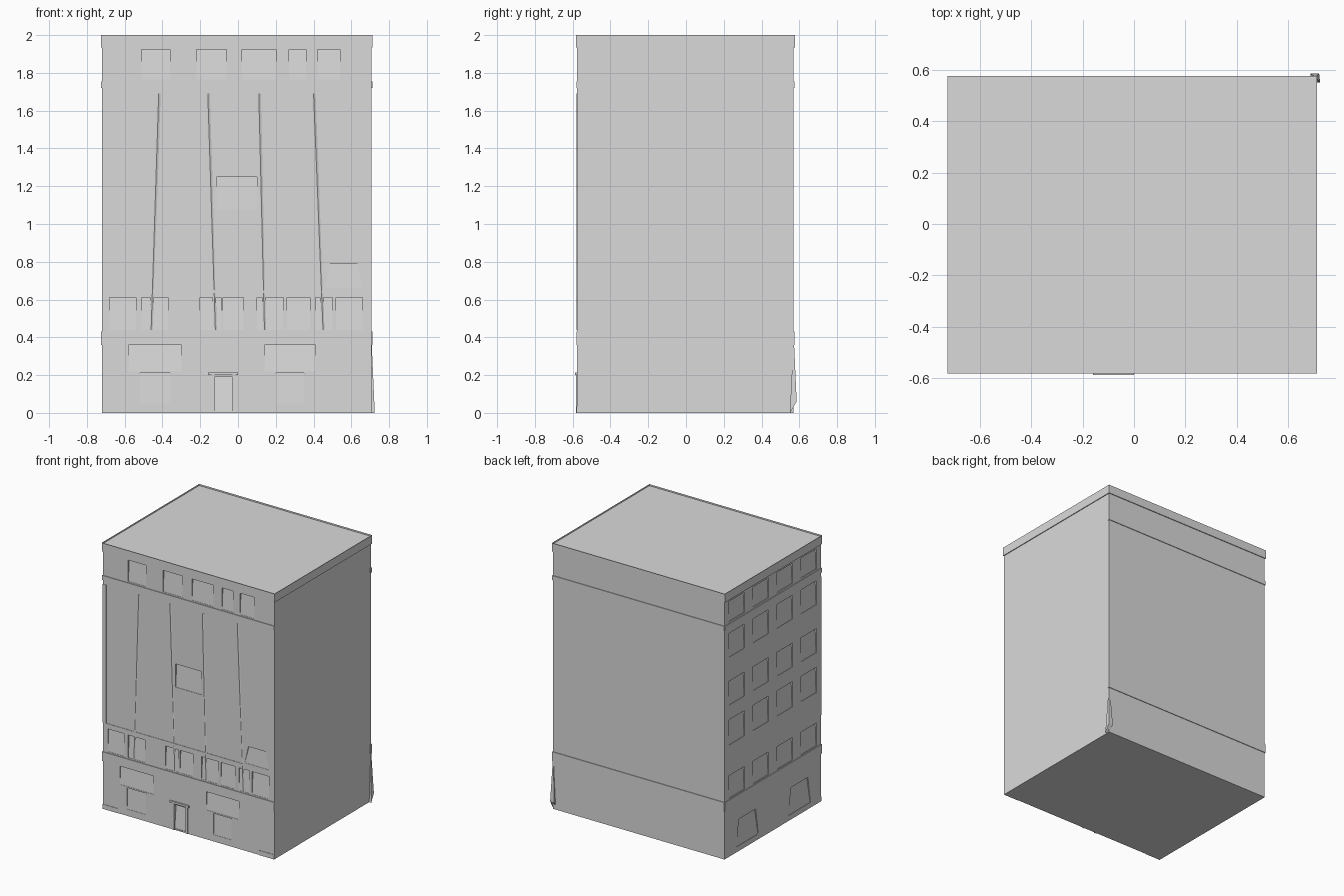
import bpy, bmesh

if "Cube" in bpy.data.objects:
    bpy.data.objects.remove(bpy.data.objects["Cube"])

# Single plaster colour
plaster = bpy.data.materials.new("grey_plaster")
plaster.use_nodes = True
colour = (0.7, 0.7, 0.7, 1)
plaster.diffuse_color = colour
plaster.node_tree.nodes["Principled BSDF"].inputs["Base Color"].default_value = colour

# Wall limits
X0, X1, Y0, Y1 = -0.72, 0.706, -0.576, 0.57


def finish(name, bm):
    bmesh.ops.recalc_face_normals(bm, faces=bm.faces)
    mesh = bpy.data.meshes.new(name)
    bm.to_mesh(mesh)
    bm.free()
    mesh.materials.append(plaster)
    ob = bpy.data.objects.new(name, mesh)
    bpy.context.collection.objects.link(ob)
    return ob


def add_loft(bm, lower, upper):
    """Close a solid between two matching loops."""
    a = [bm.verts.new(p) for p in lower]
    b = [bm.verts.new(p) for p in upper]
    n = len(a)
    bm.faces.new(a)
    bm.faces.new(b)
    for i in range(n):
        j = (i + 1) % n
        bm.faces.new((a[i], a[j], b[j], b[i]))


def rect(x0, x1, y0, y1, z):
    return [(x0, y0, z), (x1, y0, z), (x1, y1, z), (x0, y1, z)]


def box(name, x0, x1, y0, y1, z0, z1):
    bm = bmesh.new()
    add_loft(bm, rect(x0, x1, y0, y1, z0), rect(x0, x1, y0, y1, z1))
    return finish(name, bm)


def front(u, d, z):
    return (u, Y0 + d, z)


def side(u, d, z):
    return (X0 + d, u, z)


def recess(bm, place, u0, u1, z0, z1, low=0.012, high=0.012, taper=0):
    """Cutter for a window whose pane may lean and whose top may narrow."""
    lower = [place(u0, -0.02, z0), place(u1, -0.02, z0), place(u1, low, z0), place(u0, low, z0)]
    a, b = u0 + taper, u1 - taper
    upper = [place(a, -0.02, z1), place(b, -0.02, z1), place(b, high, z1), place(a, high, z1)]
    add_loft(bm, lower, upper)


# Wall openings
cut = bmesh.new()
for u0, u1 in ((-0.51, -0.36), (-0.22, -0.06), (0.02, 0.2), (0.27, 0.36), (0.42, 0.54)):
    recess(cut, front, u0, u1, 1.765, 1.925, 0.002, 0.012)
for u0, u1 in ((-0.68, -0.54), (-0.51, -0.37), (-0.2, -0.09), (-0.08, 0.03),
               (0.1, 0.24), (0.26, 0.38), (0.41, 0.5), (0.52, 0.66)):
    recess(cut, front, u0, u1, 0.44, 0.61, 0.002, 0.012)
recess(cut, front, -0.115, 0.1, 1.075, 1.25, 0.003, 0.01)
recess(cut, front, 0.46, 0.66, 0.66, 0.79, 0.002, 0.008, 0.03)
for u0, u1 in ((-0.58, -0.3), (0.14, 0.41)):
    recess(cut, front, u0, u1, 0.22, 0.36, 0.002, 0.012)
    recess(cut, front, u0 + 0.06, u1 - 0.06, 0.05, 0.21, 0.002, 0.008)
recess(cut, front, -0.125, -0.03, 0.01, 0.19, 0.004, 0.02)

# Four window columns over the storeys of the side wall
for i in range(4):
    u = -0.43 + i * 0.285
    for z0, z1 in ((0.44, 0.61), (0.84, 1.03), (1.14, 1.32), (1.5, 1.68), (1.77, 1.92)):
        recess(cut, side, u - 0.09, u + 0.09, z0, z1, 0.003, 0.01)
for u in (-0.32, 0.3):
    recess(cut, side, u - 0.13, u + 0.13, 0.04, 0.24, 0.003, 0.01, 0.03)

cutter = finish("opening_cutter", cut)
cutter.hide_render = True
walls = box("walls", X0, X1, Y0, Y1, 0, 1.96)
mod = walls.modifiers.new("openings", 'BOOLEAN')
mod.operation = 'DIFFERENCE'
mod.solver = 'EXACT'
mod.object = cutter
bpy.context.view_layer.update()
cut_mesh = bpy.data.meshes.new_from_object(walls.evaluated_get(bpy.context.evaluated_depsgraph_get()))
walls.modifiers.clear()
walls.data = cut_mesh
bpy.data.objects.remove(cutter)

# String courses, wrapping front, side and back
for name, z0, z1 in (("lower_band", 0.36, 0.43), ("upper_band", 1.72, 1.755)):
    box(name + "_front", X0 - 0.005, X1, Y0 - 0.005, Y0 + 0.01, z0, z1)
    box(name + "_side", X0 - 0.005, X0 + 0.01, Y0, Y1, z0, z1)
    box(name + "_back", X0, X1 + 0.005, Y1 - 0.01, Y1 + 0.005, z0, z1)

# Cornice with a sloping top edge and a slightly sunken roof
bm = bmesh.new()
E = 0.006
add_loft(bm, rect(X0 - E, X1 + E, Y0 - E, Y1 + E, 1.935),
         rect(X0 - E, X1 + E, Y0 - E, Y1 + E, 2.0))
bm.faces.ensure_lookup_table()
roof = bm.faces[1]
bmesh.ops.inset_region(bm, faces=[roof], thickness=0.012)
for v in roof.verts:
    v.co.z -= 0.012
finish("cornice_and_roof", bm)

# Tapered ribs between the front bays
for i, (top, bottom) in enumerate(((-0.42, -0.46), (-0.16, -0.12), (0.11, 0.14), (0.4, 0.45))):
    bm = bmesh.new()
    loops = []
    for u, z, w in ((bottom, 0.44, 0.008), (top, 1.69, 0.016)):
        loops.append([front(u - w, 0.002, z), front(u, -0.004, z), front(u + w, 0.002, z)])
    add_loft(bm, *loops)
    finish("bay_rib_%d" % (i + 1), bm)

# Front trim
box("first_floor_ledge", -0.69, 0.45, Y0 - 0.003, Y0 + 0.005, 0.635, 0.65)
box("corner_pier", X0, -0.69, Y0 - 0.004, Y0 + 0.005, 0.65, 1.69)
box("plinth_right", X0, -0.59, Y0 - 0.003, Y0 + 0.005, 0, 0.035)
box("plinth_left", 0.58, X1, Y0 - 0.003, Y0 + 0.005, 0, 0.035)

# Door surround
for name, u in (("door_jamb_right", -0.14), ("door_jamb_left", -0.03)):
    box(name, u, u + 0.016, Y0 - 0.006, Y0 + 0.005, 0, 0.2)
box("door_hood", -0.16, 0.0, Y0 - 0.011, Y0 + 0.005, 0.2, 0.215)

# Splayed buttress at the back corner
bm = bmesh.new()
foot = [(X1 - 0.02, 0.55, 0), (X1 + 0.018, 0.55, 0), (X1 + 0.014, 0.586, 0.06), (X1 - 0.02, 0.586, 0.06)]
peak = bm.verts.new((X1, Y1, 0.41))
base = [bm.verts.new(p) for p in foot]
bm.faces.new(base)
for i in range(4):
    bm.faces.new((base[i], base[(i + 1) % 4], peak))
finish("corner_buttress", bm)
